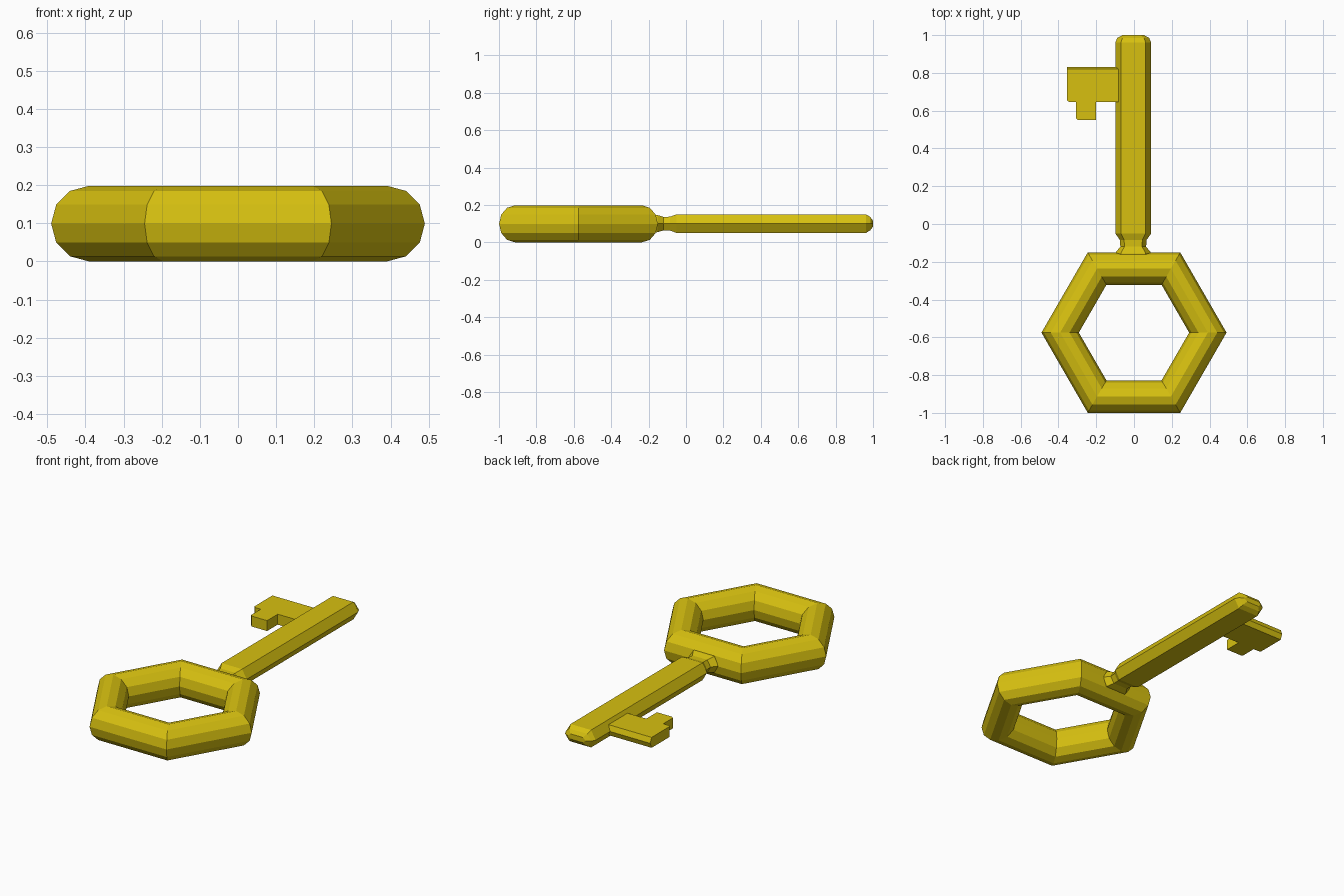
import bpy, bmesh, math

if "Cube" in bpy.data.objects:
    bpy.data.objects.remove(bpy.data.objects["Cube"])

gold = bpy.data.materials.new("gold")
gold.diffuse_color = (0.68, 0.53, 0.005, 1)
gold.use_nodes = True
gold.node_tree.nodes["Principled BSDF"].inputs["Base Color"].default_value = gold.diffuse_color


def loft(name, rings):
    """Skin a closed solid through a list of equal-length point rings."""
    bm = bmesh.new()
    loops = [[bm.verts.new(p) for p in ring] for ring in rings]
    n = len(loops[0])
    for a, b in zip(loops, loops[1:]):
        for i in range(n):
            j = (i + 1) % n
            bm.faces.new((a[i], a[j], b[j], b[i]))
    bm.faces.new(loops[0])
    bm.faces.new(loops[-1])
    bmesh.ops.recalc_face_normals(bm, faces=bm.faces)
    mesh = bpy.data.meshes.new(name)
    bm.to_mesh(mesh)
    bm.free()
    obj = bpy.data.objects.new(name, mesh)
    bpy.context.collection.objects.link(obj)
    mesh.materials.append(gold)
    return obj


# Hexagonal bow with a twelve-sided tube section
bpy.ops.mesh.primitive_torus_add(major_segments=6, minor_segments=12,
                                 major_radius=0.391, minor_radius=0.099,
                                 location=(0, -0.575, 0.099))
bow = bpy.context.object
bow.name = "bow"
bow.data.materials.append(gold)
for poly in bow.data.polygons:
    poly.use_smooth = False


# Six-sided shaft with a pinched neck and rounded tip: (y, x scale, z scale)
def hexagon(y, sx, sz):
    section = [(0.095, 0), (0.065, 0.05), (-0.065, 0.05),
               (-0.095, 0), (-0.065, -0.05), (0.065, -0.05)]
    return [(-0.004 + x * sx, y, 0.1 + z * sz) for x, z in section]


stations = [(-0.17, 1, 0.95), (-0.153, 1, 0.92), (-0.12, 0.72, 0.72),
            (-0.085, 0.74, 0.74), (-0.05, 1, 1), (0.962, 1, 1),
            (0.986, 0.88, 0.7), (1.0, 0.6, 0.3)]
loft("shaft", [hexagon(*s) for s in stations])


# Bit with one tooth, ridged along its far edge
def bit_outline(z, far):
    return [(x, y, z) for x, y in
            [(-0.05, far), (-0.355, far), (-0.355, 0.655), (-0.345, 0.647),
             (-0.308, 0.647), (-0.308, 0.56), (-0.298, 0.55), (-0.2, 0.55),
             (-0.2, 0.647), (-0.05, 0.647)]]


loft("bit", [bit_outline(0.07, 0.82), bit_outline(0.1, 0.832),
             bit_outline(0.13, 0.82)])
